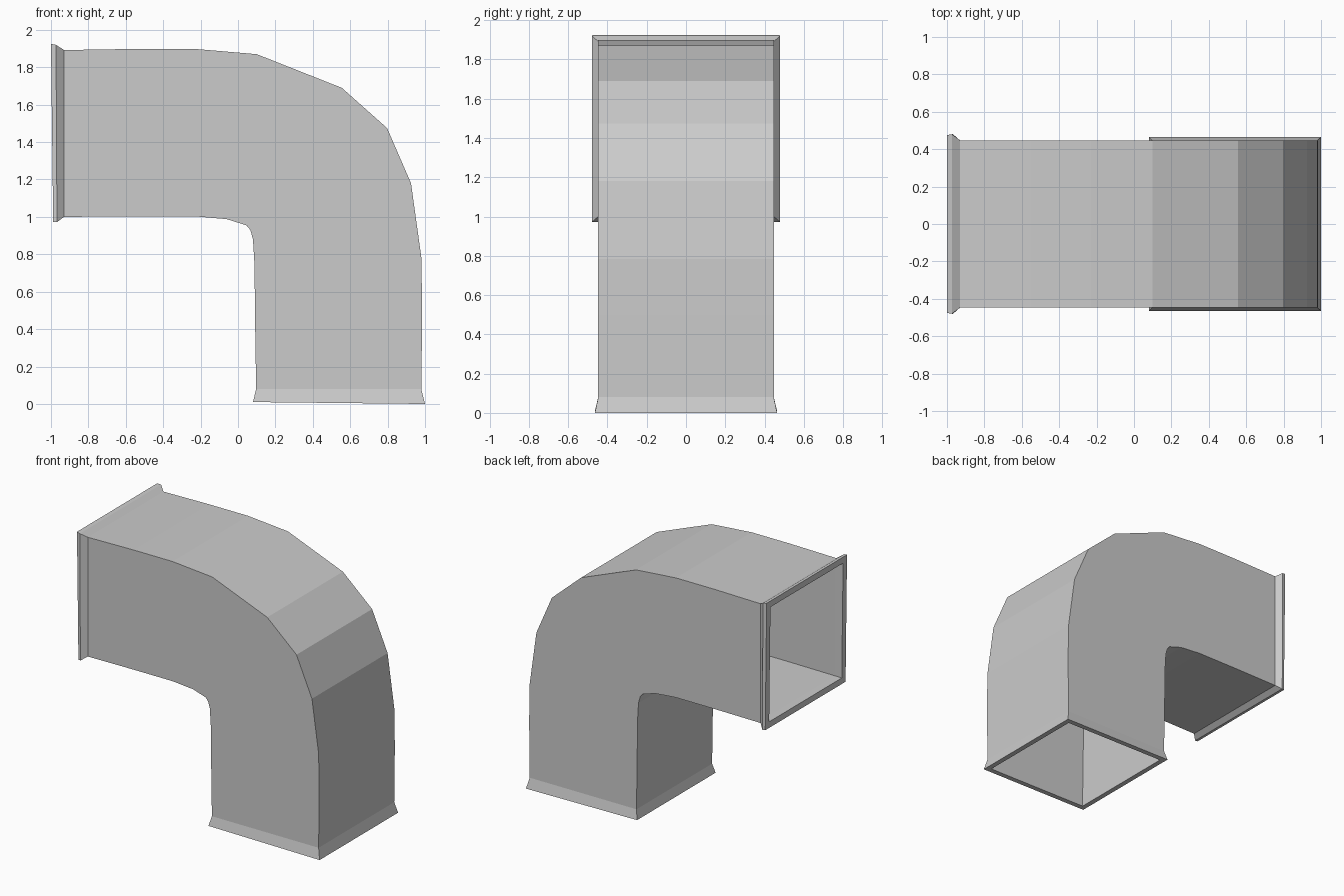
import bpy, bmesh
from mathutils import Vector

if "Cube" in bpy.data.objects:
    bpy.data.objects.remove(bpy.data.objects["Cube"])

# Stations along the duct: outer bend (x, z), inner bend (x, z), half width
stations = [
    (-1.0, 1.925, -0.988, 0.972, 0.475),     # wall-side flange face
    (-0.973, 1.92, -0.968, 0.972, 0.48),
    (-0.93, 1.892, -0.93, 1.0, 0.447),
    (-0.55, 1.898, -0.55, 1.003, 0.447),
    (-0.23, 1.898, -0.23, 1.003, 0.447),
    (0.10, 1.87, -0.06, 0.988, 0.447),
    (0.555, 1.69, 0.045, 0.955, 0.447),
    (0.797, 1.475, 0.066, 0.93, 0.447),
    (0.925, 1.18, 0.08, 0.88, 0.447),
    (0.98, 0.785, 0.088, 0.75, 0.447),
    (0.985, 0.5, 0.092, 0.4, 0.447),
    (0.98, 0.08, 0.097, 0.08, 0.447),
    (1.0, 0.0, 0.08, 0.01, 0.464),           # bottom flare lip
]


def ring(st, inset=0.0):
    ox, oz, ix, iz, w = st
    o, i = Vector((ox, 0, oz)), Vector((ix, 0, iz))
    d = (i - o).normalized() * inset
    o, i, y = o + d, i - d, Vector((0, w - inset, 0))
    return [o - y, o + y, i + y, i - y]


# Outer skin, then the liner running back inside it
rings = [ring(s) for s in stations]
last = len(stations) - 1
for k in range(last, -1, -1):
    if k == 1:
        continue
    inset = {0: 0.046, last: 0.038}.get(k, 0.02)
    rings.append(ring(stations[k], inset))

bm = bmesh.new()
loops = [[bm.verts.new(p) for p in r] for r in rings]
for a, b in zip(loops, loops[1:] + loops[:1]):
    for j in range(4):
        n = (j + 1) % 4
        bm.faces.new((a[j], a[n], b[n], b[j]))
bmesh.ops.recalc_face_normals(bm, faces=bm.faces[:])

mesh = bpy.data.meshes.new("duct_elbow")
bm.to_mesh(mesh)
bm.free()
duct = bpy.data.objects.new("duct_elbow", mesh)
bpy.context.collection.objects.link(duct)
